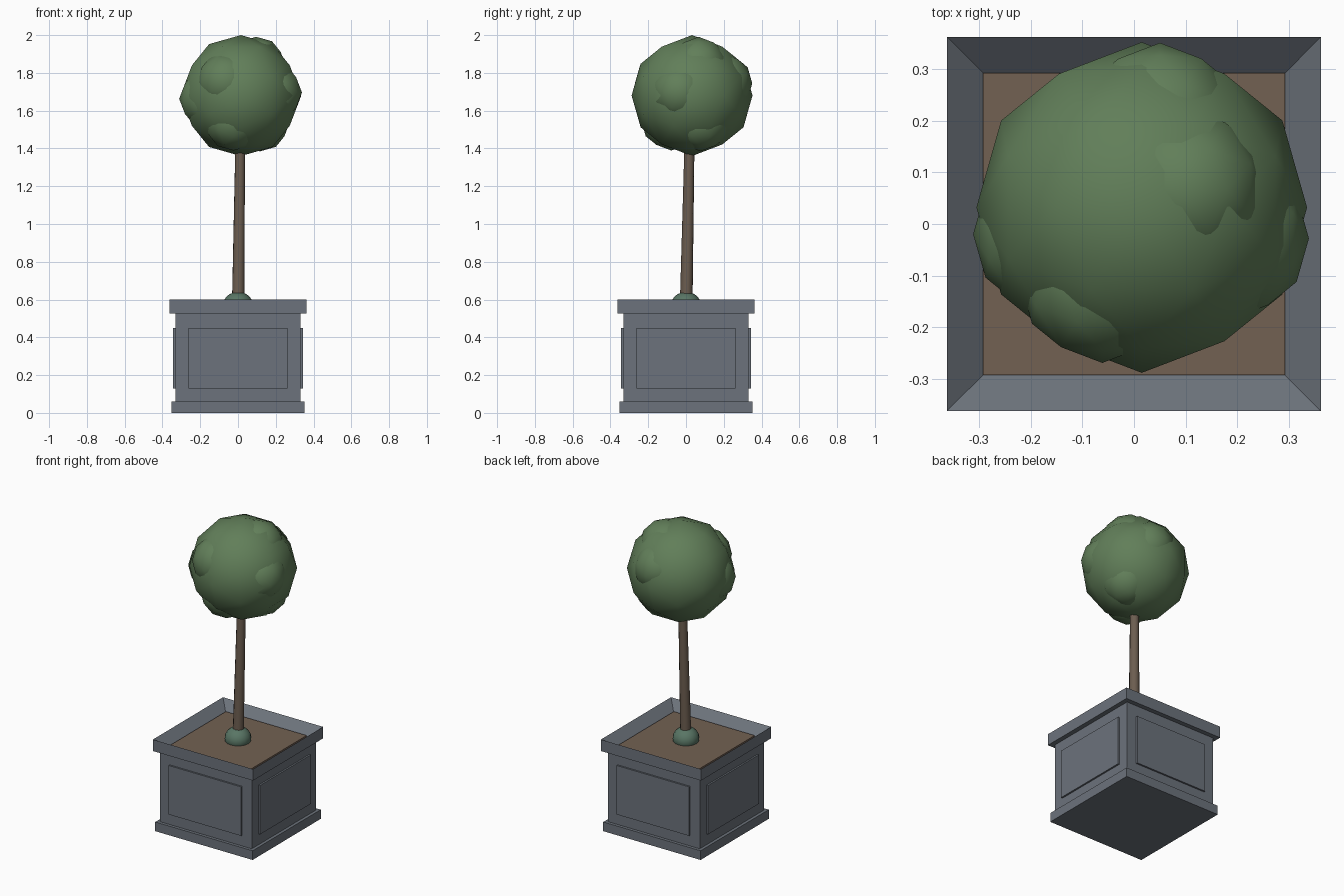
import bpy, bmesh, math
from mathutils import Vector

if "Cube" in bpy.data.objects:
    bpy.data.objects.remove(bpy.data.objects["Cube"])

def material(name, rgb):
    m = bpy.data.materials.new(name)
    m.diffuse_color = (*rgb, 1)
    m.use_nodes = True
    m.node_tree.nodes["Principled BSDF"].inputs["Base Color"].default_value = m.diffuse_color
    return m

STONE = material("slate_paint", (0.15, 0.17, 0.20))
SOIL = material("soil", (0.17, 0.12, 0.085))
BARK = material("bark", (0.15, 0.11, 0.08))
LEAF = material("leaf", (0.12, 0.21, 0.10))
MOSS = material("moss", (0.10, 0.18, 0.13))

def finish(bm, name, mat, smooth=False):
    bmesh.ops.recalc_face_normals(bm, faces=bm.faces)
    for f in bm.faces:
        f.smooth = smooth
    me = bpy.data.meshes.new(name)
    bm.to_mesh(me)
    bm.free()
    me.materials.append(mat)
    ob = bpy.data.objects.new(name, me)
    bpy.context.collection.objects.link(ob)
    return ob

def box(name, half, z0, z1, mat, recess=None):
    """Square slab; recess = (wall thickness, depth) hollows its top."""
    bm = bmesh.new()
    bmesh.ops.create_cube(bm, size=1)
    for v in bm.verts:
        v.co = (v.co.x * 2 * half, v.co.y * 2 * half, z1 if v.co.z > 0 else z0)
    if recess:
        bm.normal_update()
        top = max(bm.faces, key=lambda f: f.calc_center_median().z)
        bmesh.ops.inset_region(bm, faces=[top], thickness=recess[0], use_even_offset=True)
        bmesh.ops.translate(bm, verts=top.verts, vec=(0, 0, -recess[1]))
    return finish(bm, name, mat)

# planter box
box("planter_base", 0.352, 0.0, 0.06, STONE)
box("planter_body", 0.332, 0.05, 0.53, STONE)
box("planter_rim", 0.362, 0.525, 0.60, STONE, recess=(0.07, 0.06))
box("soil", 0.292, 0.53, 0.552, SOIL)

# raised panel on each side
for i, side in enumerate(("front", "right", "back", "left")):
    bm = bmesh.new()
    bmesh.ops.create_cube(bm, size=1)
    bmesh.ops.scale(bm, verts=bm.verts, vec=(0.525, 0.03, 0.32))
    bmesh.ops.translate(bm, verts=bm.verts, vec=(0, -0.328, 0.29))
    ob = finish(bm, side + "_panel", STONE)
    ob.rotation_euler.z = i * math.pi / 2

# leaning tapered trunk
foot, head = Vector((0, 0, 0.53)), Vector((0.014, 0.022, 1.6))
axis = head - foot
bm = bmesh.new()
bmesh.ops.create_cone(bm, cap_ends=True, segments=10, radius1=0.034,
                      radius2=0.025, depth=axis.length)
trunk = finish(bm, "trunk", BARK, True)
trunk.location = (foot + head) / 2
trunk.rotation_euler = axis.to_track_quat('Z', 'Y').to_euler()

def ico(name, centre, scale, mat):
    """Upright golden-rectangle icosphere with 80 smooth faces."""
    phi = (1 + 5 ** 0.5) / 2
    bm = bmesh.new()
    for a in (-1, 1):
        for b in (-phi, phi):
            for p in ((b, a, 0), (a, 0, b), (0, b, a)):
                bm.verts.new(p)
    bmesh.ops.convex_hull(bm, input=bm.verts)
    bmesh.ops.subdivide_edges(bm, edges=bm.edges, cuts=1, use_grid_fill=True)
    for v in bm.verts:
        n = v.co.normalized()
        v.co = Vector(centre) + Vector((n.x * scale[0], n.y * scale[1], n.z * scale[2]))
    return finish(bm, name, mat, True)

# moss mound at the trunk foot
bm = bmesh.new()
bmesh.ops.create_uvsphere(bm, u_segments=16, v_segments=10, radius=0.08)
for v in bm.verts:
    v.co.z = v.co.z * 0.88 + 0.57
finish(bm, "moss_mound", MOSS, True)

# clipped crown with leaf clumps breaking its surface
crown = Vector((0.015, 0.032, 1.68))
ico("crown", crown, (0.32, 0.32, 0.32), LEAF)
clumps = [(-0.13, -0.24, 0.12), (0.30, -0.11, 0.03), (-0.07, -0.20, -0.24),
          (0.18, 0.08, -0.24), (0.14, 0.06, 0.26), (0.06, 0.27, 0.11),
          (-0.29, -0.09, -0.03)]
for i, d in enumerate(clumps):
    ico(f"leaf_clump_{i + 1}", crown + Vector(d).normalized() * 0.175, (0.16,) * 3, LEAF)

for ob in (trunk,):
    bpy.context.view_layer.objects.active = ob
    ob.select_set(True)
    bpy.ops.object.shade_smooth_by_angle(angle=math.radians(40))
